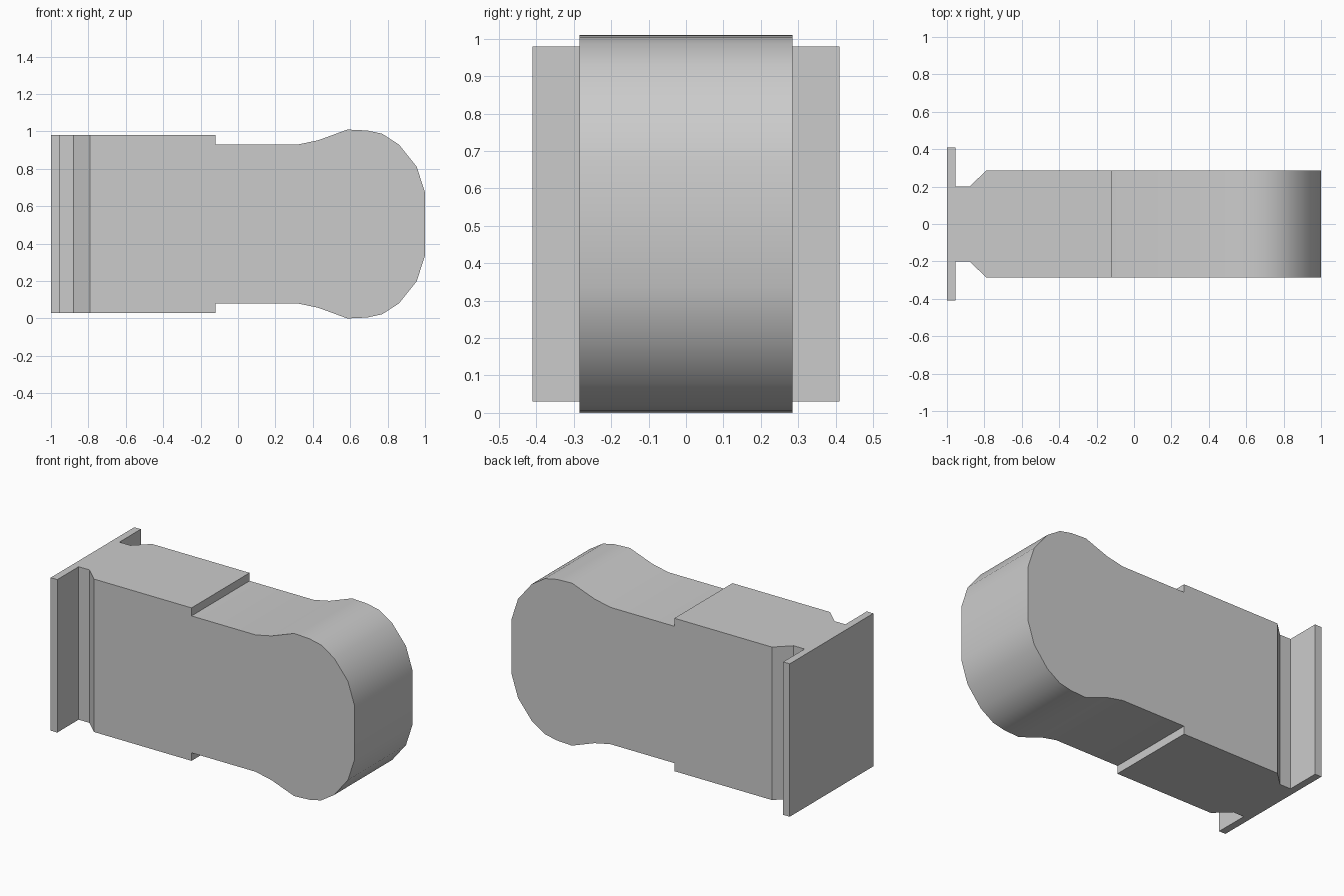
import bpy, bmesh, math
from mathutils import Vector

cube = bpy.data.objects.get("Cube")
if cube:
    bpy.data.objects.remove(cube, do_unlink=True)

MID_Z = 0.505      # height of the symmetry plane
HALF_WIDTH = 0.285

grey = bpy.data.materials.new("light grey")
grey.use_nodes = True
colour = (0.6, 0.6, 0.6, 1)
grey.diffuse_color = colour
grey.node_tree.nodes["Principled BSDF"].inputs["Base Color"].default_value = colour


def mirrored_prism(name, half, to_point, depth):
    """Mirror a half outline (x, offset) about its axis and extrude it by depth."""
    outline = half + [(x, -d) for x, d in reversed(half)]
    bm = bmesh.new()
    face = bm.faces.new([bm.verts.new(to_point(x, d)) for x, d in outline])
    grown = bmesh.ops.extrude_face_region(bm, geom=[face])["geom"]
    bmesh.ops.translate(bm, vec=Vector(depth),
                        verts=[v for v in grown if isinstance(v, bmesh.types.BMVert)])
    bmesh.ops.recalc_face_normals(bm, faces=bm.faces)
    mesh = bpy.data.meshes.new(name)
    bm.to_mesh(mesh)
    bm.free()
    mesh.materials.append(grey)
    obj = bpy.data.objects.new(name, mesh)
    bpy.context.collection.objects.link(obj)
    return obj


# Rear block with flange, narrow neck and chamfered shoulders (plan outline)
BASE = 0.03
block = mirrored_prism(
    "flanged_block",
    [(-1, 0.41), (-0.955, 0.41), (-0.955, 0.2), (-0.88, 0.2),
     (-0.79, HALF_WIDTH), (-0.12, HALF_WIDTH)],
    lambda x, d: (x, d, BASE), (0, 0, 2 * (MID_Z - BASE)))

# Shank swelling into a rounded head (side outline)
head = mirrored_prism(
    "rounded_head",
    [(-0.12, 0.425), (0.32, 0.425), (0.43, 0.448), (0.585, 0.505), (0.69, 0.5),
     (0.77, 0.483), (0.86, 0.425), (0.955, 0.307), (1, 0.168)],
    lambda x, d: (x, -HALF_WIDTH, MID_Z + d), (0, 2 * HALF_WIDTH, 0))

# Smooth the curved wall of the head, keep the rims sharp
bpy.ops.object.select_all(action="DESELECT")
head.select_set(True)
bpy.context.view_layer.objects.active = head
bpy.ops.object.shade_smooth_by_angle(angle=math.radians(30))
